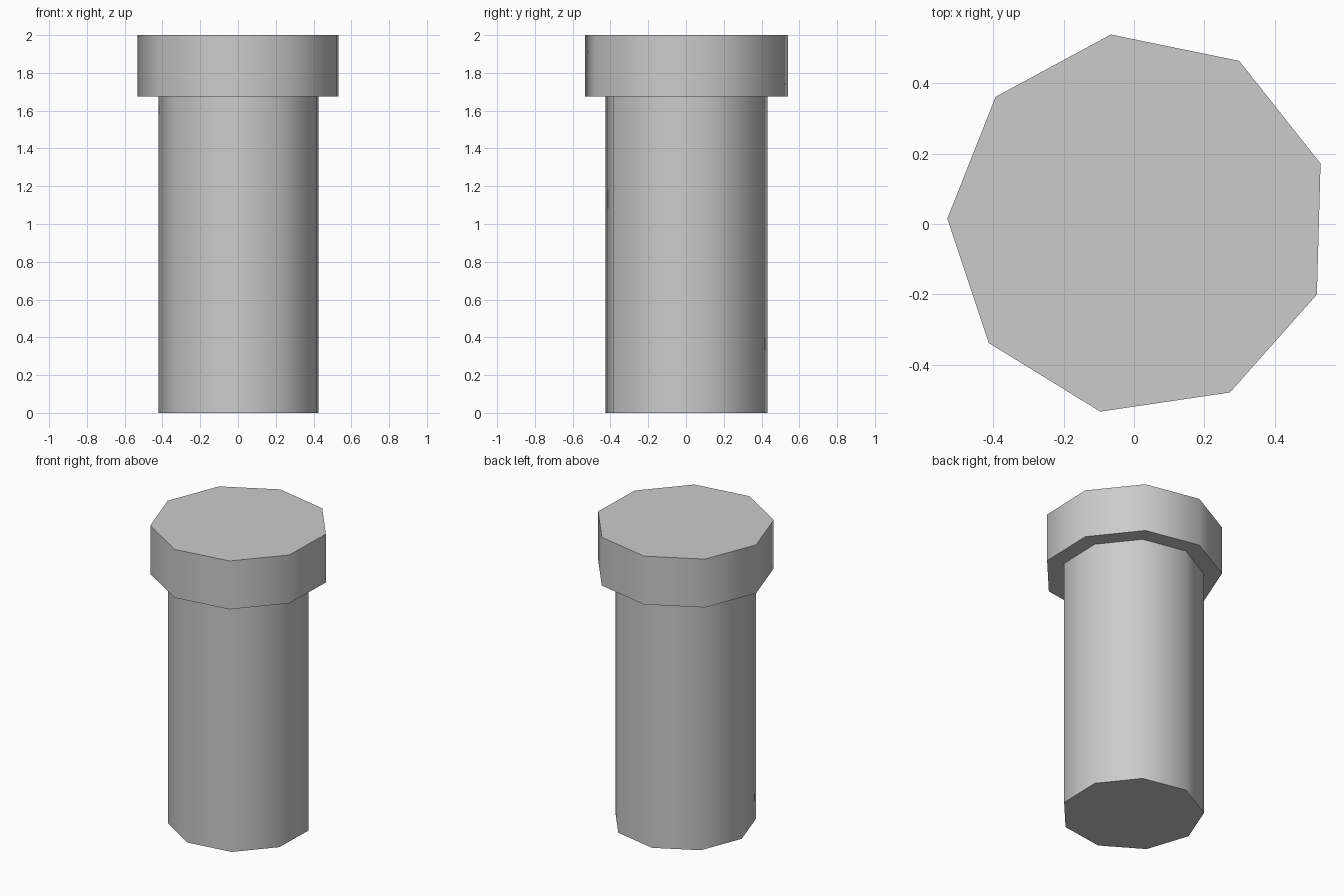
import bpy
import math

if "Cube" in bpy.data.objects:
    bpy.data.objects.remove(bpy.data.objects["Cube"], do_unlink=True)

SIDES = 9
CENTRE_X = 0.0137
TURN = math.radians(178.4)  # direction of one corner

grey = bpy.data.materials.new("light_grey")
grey.use_nodes = True
colour = (0.6, 0.6, 0.6, 1)
grey.diffuse_color = colour
grey.node_tree.nodes["Principled BSDF"].inputs["Base Color"].default_value = colour


def prism(name, radius, bottom, top):
    """Nine-sided cylinder with smooth sides and crisp caps."""
    bpy.ops.mesh.primitive_cylinder_add(
        vertices=SIDES, radius=radius, depth=top - bottom,
        location=(CENTRE_X, 0, (bottom + top) / 2),
        # the first corner of the primitive lies on +y
        rotation=(0, 0, TURN - math.pi / 2))
    part = bpy.context.object
    part.name = name
    part.data.materials.append(grey)
    bpy.ops.object.shade_smooth_by_angle(angle=math.radians(50))
    return part


# Shank and wider head
prism("shank", 0.436, 0, 1.676)
prism("head", 0.545, 1.676, 2)
